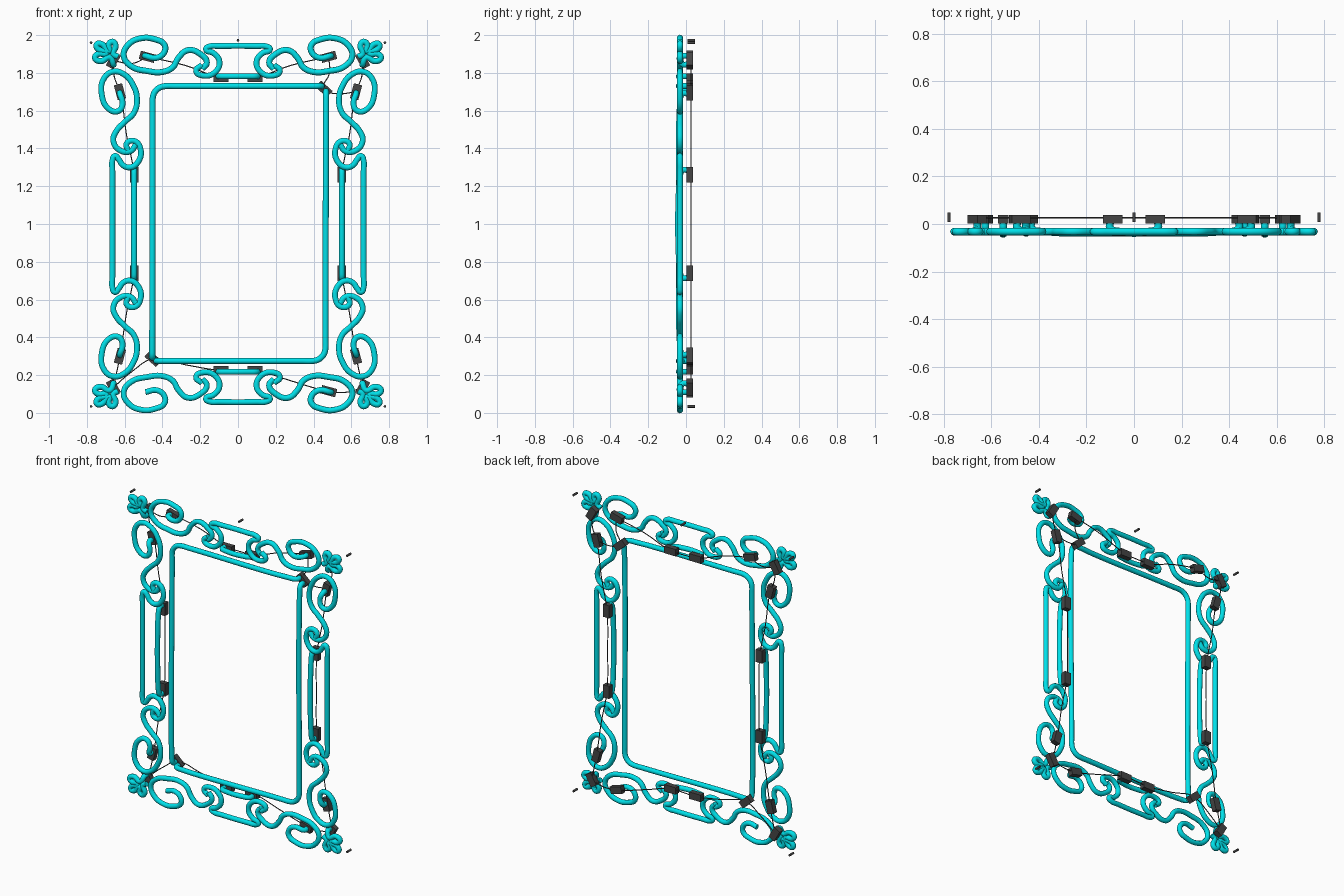
import bpy, math

if "Cube" in bpy.data.objects:
    bpy.data.objects.remove(bpy.data.objects["Cube"])

TUBE_Y, R = -0.032, 0.016

def material(name, col):
    m = bpy.data.materials.new(name)
    m.diffuse_color = col
    m.use_nodes = True
    m.node_tree.nodes["Principled BSDF"].inputs["Base Color"].default_value = m.diffuse_color
    return m

CYAN = material("cyan_glow", (0.0, 0.75, 0.82, 1))
DARK = material("dark_grey", (0.06, 0.06, 0.06, 1))

def sweep(name, pts, radius, mat, res=6):
    """Round tube through 3D points."""
    cu = bpy.data.curves.new(name, 'CURVE')
    cu.dimensions = '3D'
    cu.bevel_depth, cu.bevel_resolution = radius, 3
    cu.resolution_u, cu.use_fill_caps = res, True
    sp = cu.splines.new('BEZIER')
    sp.bezier_points.add(len(pts) - 1)
    for b, p in zip(sp.bezier_points, pts):
        b.co = p
        b.handle_left_type = b.handle_right_type = 'AUTO'
    ob = bpy.data.objects.new(name, cu)
    bpy.context.collection.objects.link(ob)
    bpy.ops.object.select_all(action='DESELECT')
    ob.select_set(True)
    bpy.context.view_layer.objects.active = ob
    bpy.ops.object.convert(target='MESH')
    ob = bpy.context.object
    ob.data.materials.clear()
    ob.data.materials.append(mat)
    bpy.ops.object.shade_smooth_by_angle(angle=math.radians(50))

def tube(name, xz, start=False, end=False, sx=1, sz=1):
    """Tube in the frame plane, mirrored by sx / sz, with posts running back to the boxes."""
    p = [(sx * x, TUBE_Y, 1 + sz * (z - 1)) for x, z in xz]
    if start:
        x, _, z = p[0]
        p[0:0] = [(x, 0.01, z), (x, -0.018, z)]
        p.pop(2)
    if end:
        x, _, z = p.pop()
        p += [(x, -0.018, z), (x, 0.01, z)]
    sweep(name, p, R, CYAN)

def box(x, z, deg, name="connector_box"):
    bpy.ops.mesh.primitive_cube_add(size=1, location=(x, 0.02, z),
                                    rotation=(0, -math.radians(deg), 0))
    ob = bpy.context.object
    ob.name, ob.scale = name, (0.082, 0.034, 0.045)
    ob.data.materials.append(DARK)

def arc(cx, cz, r, a0, a1, n=4):
    return [(cx + r * math.cos(math.radians(a0 + (a1 - a0) * i / n)),
             cz + r * math.sin(math.radians(a0 + (a1 - a0) * i / n))) for i in range(n + 1)]

# Half profiles of the ornaments (upper left quarter)
top_swirl = [(-.49, 1.89), (-.43, 1.88), (-.39, 1.91), (-.39, 1.95), (-.44, 1.978), (-.51, 1.984),
             (-.58, 1.95), (-.605, 1.89), (-.565, 1.835), (-.48, 1.81), (-.40, 1.805), (-.345, 1.83),
             (-.315, 1.88), (-.265, 1.92), (-.20, 1.90), (-.165, 1.855), (-.19, 1.82)]
side_swirl = [(-.625, 1.69), (-.612, 1.63), (-.635, 1.597), (-.685, 1.61), (-.722, 1.69), (-.71, 1.77),
              (-.66, 1.807), (-.60, 1.79), (-.555, 1.735), (-.535, 1.665), (-.55, 1.59), (-.60, 1.54),
              (-.645, 1.49), (-.66, 1.44), (-.625, 1.39), (-.57, 1.385), (-.54, 1.42)]
top_bracket = [(-.10, 1.942), (-.15, 1.94), (-.17, 1.925), (-.13, 1.905), (-.098, 1.86),
               (-.12, 1.805), (-.18, 1.785), (-.222, 1.81), (-.19, 1.842)]
side_bracket = [(-.665, 1.28), (-.665, 1.335), (-.652, 1.36), (-.63, 1.34), (-.61, 1.312), (-.57, 1.30),
                (-.525, 1.335), (-.517, 1.40), (-.55, 1.44), (-.59, 1.425), (-.58, 1.385)]
flower = [(-.66, 1.845), (-.68, 1.882), (-.725, 1.862), (-.757, 1.88), (-.74, 1.90), (-.695, 1.905),
          (-.74, 1.925), (-.748, 1.95), (-.72, 1.952), (-.682, 1.915), (-.685, 1.948), (-.665, 1.965),
          (-.648, 1.945), (-.66, 1.90), (-.635, 1.885)]

for sx in (1, -1):
    for sz in (1, -1):
        tube("top_swirl", top_swirl, not (sx == 1 and sz == -1), False, sx, sz)
        tube("side_swirl", side_swirl, True, False, sx, sz)
        tube("corner_flower", flower, True, False, sx, sz)
        fz = lambda z: 1 + sz * (z - 1)
        if not (sx == 1 and sz == -1):
            box(-.48 * sx, fz(1.885), -15 * sx * sz)
        box(-.625 * sx, fz(1.70), -75 * sx * sz)
        box(-.09 * sx, fz(1.775), 0)
        box(-.55 * sx, fz(1.262), 90)
        box(-.66 * sx, fz(1.865), 60 * sx * sz)
    # long brackets on the left / right edge
    mirrored = [(x, 2 - z) for x, z in side_bracket]
    tube("side_bracket", mirrored[::-1] + side_bracket, sx=sx)
    tube("side_inner_bar", [(-.55, 1.285), (-.55, 1.25), (-.55, .75), (-.55, .715)], True, True, sx)
    # short brackets on the top / bottom edge
    mirrored = [(-x, z) for x, z in top_bracket]
    tube("top_bracket", mirrored[::-1] + top_bracket, sz=sx)
    tube("top_inner_bar", [(-.10, 1.782), (-.06, 1.782), (.06, 1.782), (.10, 1.782)], True, True, sz=sx)

# Inner rectangular frame, two L-shaped tubes meeting at boxed corners
L, RT, B, T = -.452, .466, .275, 1.73
tube("inner_frame_left_top",
     [(L - .002, .295), (L - .002, .34), (L, 1.55), (L, 1.63)] + arc(L + .07, T - .07, .07, 180, 90)
     + [(L + .12, T), (L + .2, T), (.38, T), (.44, T)], True, True)
tube("inner_frame_right_bottom",
     [(RT, 1.70), (RT, 1.65), (RT - .003, .45), (RT - .003, .38)] + arc(RT - .073, B + .07, .07, 0, -90)
     + [(RT - .13, B), (RT - .2, B), (-.38, B), (-.43, B)], True, True)
box(.455, 1.715, -42)
box(-.45, .287, -42)

# Wires linking the boxes
def wire(*xz):
    sweep("wire", [(x, 0.027, z) for x, z in xz], 0.003, DARK, 4)

for s in (1, -1):
    wire((-.66 * s, 1.865), (-.655 * s, 1.78), (-.625 * s, 1.70), (-.59 * s, 1.47), (-.55 * s, 1.262),
         (-.545 * s, 1.0), (-.55 * s, .738), (-.59 * s, .53), (-.625 * s, .30), (-.66 * s, .135))
    wire((-.48 * s, 1.885), (-.28 * s, 1.84), (-.09 * s, 1.775), (0, 1.772))
wire((-.66, 1.865), (-.56, 1.85), (-.48, 1.885))
wire((.48, 1.885), (.485, 1.80), (.455, 1.715), (.52, 1.69), (.625, 1.70))
wire((-.66, .135), (-.56, .22), (-.45, .287), (-.28, .255), (-.09, .225), (.09, .225),
     (.28, .17), (.48, .115), (.58, .11), (.66, .135))

# Wall mounting pins
for x, z in ((-.778, 1.96), (0, 1.973), (.778, 1.96), (-.778, .034), (.778, .034)):
    bpy.ops.mesh.primitive_cylinder_add(vertices=16, radius=.007, depth=.04,
                                        location=(x, .028, z), rotation=(math.pi / 2, 0, 0))
    pin = bpy.context.object
    pin.name = "mounting_pin"
    pin.data.materials.append(DARK)
    bpy.ops.object.shade_smooth_by_angle()
